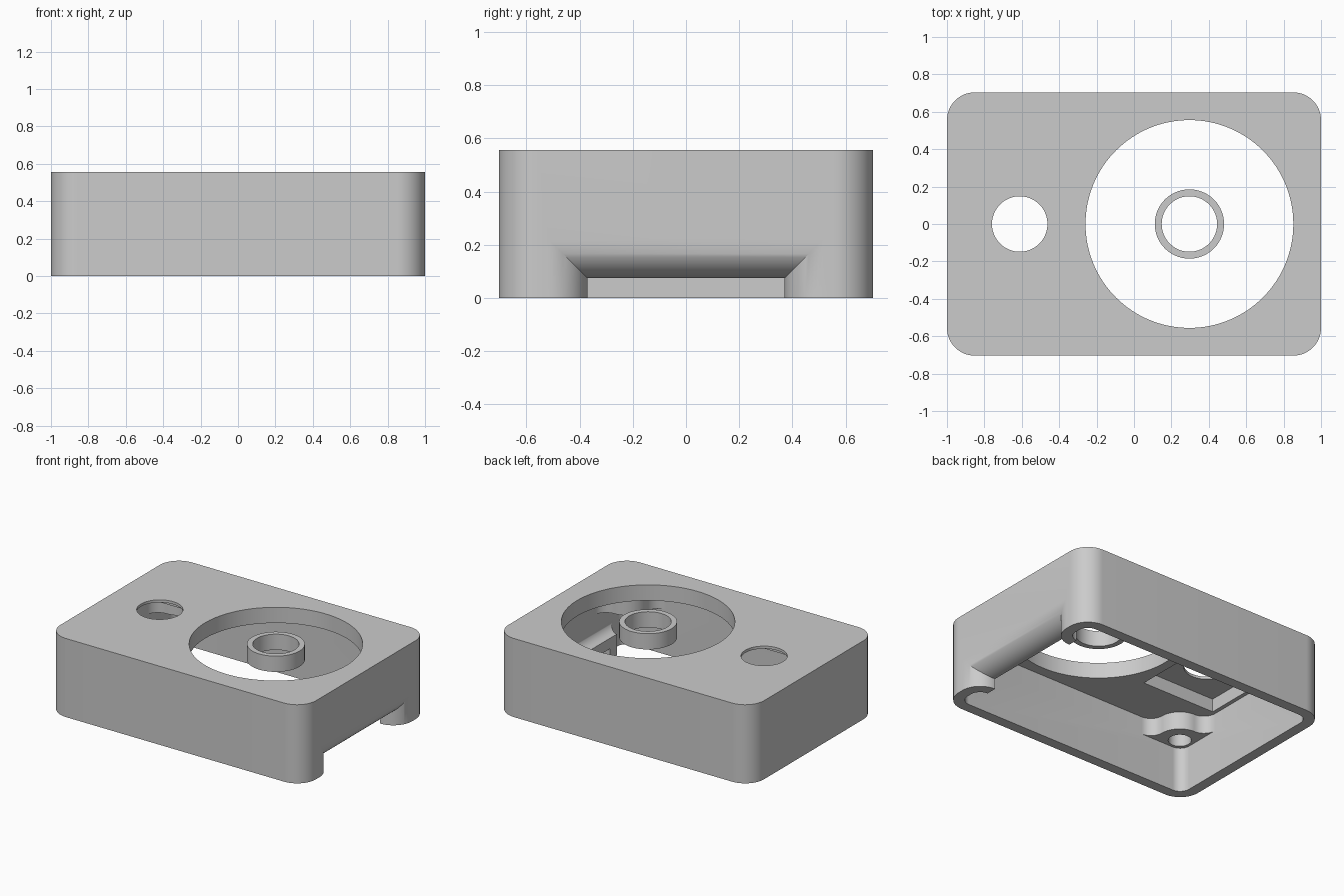
import bpy
import bmesh
from math import sin, cos, radians

cube = bpy.data.objects.get("Cube")
if cube:
    bpy.data.objects.remove(cube, do_unlink=True)

UNIT = 1 / 27            # working dimensions are scaled so the case is 2 long
LENGTH, DEPTH, HEIGHT = 27, 19, 15   # half length, half depth, full height
WALL, CEILING, CORNER = 2, 12, 4
DIAL_X, BUTTON_X = 8, -16.5

grey = bpy.data.materials.new("Plain grey")
grey.use_nodes = True
grey.diffuse_color = (0.6, 0.6, 0.6, 1)
grey.node_tree.nodes["Principled BSDF"].inputs["Base Color"].default_value = (0.6, 0.6, 0.6, 1)


def arc(cx, cy, r, start, end, steps=16):
    angles = [radians(start + (end - start) * i / steps) for i in range(steps + 1)]
    return [(cx + r * cos(a), cy + r * sin(a)) for a in angles]


def circle(cx, cy, r, steps=96):
    return arc(cx, cy, r, 0, 360, steps)[:-1]


def rounded_rect(hx, hy, r):
    pts = []
    for i, (sx, sy) in enumerate([(1, 1), (-1, 1), (-1, -1), (1, -1)]):
        pts += arc(sx * (hx - r), sy * (hy - r), r, 90 * i, 90 * i + 90)
    return pts


def rect(x0, x1, y0, y1):
    return [(x0, y0), (x1, y0), (x1, y1), (x0, y1)]


def loft(name, rings):
    """Solid through a list of matching closed rings of points."""
    bm = bmesh.new()
    rows = [[bm.verts.new([c * UNIT for c in p]) for p in ring] for ring in rings]
    n = len(rows[0])
    for a, b in zip(rows, rows[1:]):
        for i in range(n):
            j = (i + 1) % n
            bm.faces.new((a[i], a[j], b[j], b[i]))
    bm.faces.new(rows[0])
    bm.faces.new(rows[-1])
    bmesh.ops.recalc_face_normals(bm, faces=bm.faces)
    mesh = bpy.data.meshes.new(name)
    bm.to_mesh(mesh)
    bm.free()
    mesh.materials.append(grey)
    obj = bpy.data.objects.new(name, mesh)
    bpy.context.collection.objects.link(obj)
    return obj


def prism(name, outline, z0, z1):
    return loft(name, [[(x, y, z) for x, y in outline] for z in (z0, z1)])


def combine(target, tool, operation):
    mod = target.modifiers.new(operation, "BOOLEAN")
    mod.operation, mod.solver, mod.object = operation, "EXACT", tool
    bpy.context.view_layer.objects.active = target
    bpy.ops.object.modifier_apply(modifier=mod.name)
    bpy.data.objects.remove(tool, do_unlink=True)


def cut(target, outline, z0, z1):
    combine(target, prism("cutter", outline, z0, z1), "DIFFERENCE")


def smooth(obj):
    bpy.ops.object.select_all(action="DESELECT")
    obj.select_set(True)
    bpy.context.view_layer.objects.active = obj
    bpy.ops.object.shade_smooth_by_angle(angle=radians(30))


# Open-bottomed case with dial opening, button hole and a recess under the button
case = prism("case_shell", rounded_rect(LENGTH, DEPTH, CORNER), 0, HEIGHT)
cut(case, rounded_rect(LENGTH - WALL, DEPTH - WALL, CORNER - WALL), -1, CEILING)
cut(case, circle(DIAL_X, 0, 15, 128), CEILING - 1, HEIGHT + 1)
cut(case, circle(BUTTON_X, 0, 4), CEILING - 1, HEIGHT + 1)
cut(case, rect(BUTTON_X - 7.75, BUTTON_X + 7.75, -7.75, 7.75), CEILING - 1, HEIGHT - 0.5)

# Cable entry in the end wall, with a rounded lip turned inward and mitred corners
HALF_ENTRY, ENTRY_TOP, ROUND = 10, 2, 4
opening = HALF_ENTRY + ROUND
cut(case, rect(LENGTH - WALL - 1, LENGTH + 1, -opening, opening), -1, ENTRY_TOP + ROUND)
bend_x = LENGTH - ROUND
profile = arc(bend_x, ROUND, ROUND, 0, -90) + arc(bend_x, ROUND, ROUND - WALL, -90, 0)
lip = loft("entry_lip", [
    [(x, side * (HALF_ENTRY + o), top * (ENTRY_TOP + o)) for x, o in profile]
    for side, top in [(-1, 0), (-1, 1), (1, 1), (1, 0)]])
combine(case, lip, "UNION")

# Four screw bosses blended into the inner corners
BOSS_X, BOSS_Y, BOSS_R, FILLET, REACH = 22.5, 14.5, 4, 2.5, 6.5
edge = 2.7               # from the boss centre to just inside the wall
boss_outline = ([(edge, edge), (-REACH, edge)]
                + arc(-REACH, 0, FILLET, 90, 0, 10)
                + arc(0, 0, BOSS_R, 180, 270, 20)[1:]
                + arc(0, -REACH, FILLET, 90, 0, 10)[1:]
                + [(edge, -REACH)])
for sx in (-1, 1):
    for sy in (-1, 1):
        outline = [(sx * (BOSS_X + x), sy * (BOSS_Y + y)) for x, y in boss_outline]
        boss = prism("screw_boss", outline, 8.6, CEILING + 0.2)
        combine(case, boss, "UNION")
        cut(case, circle(sx * BOSS_X, sy * BOSS_Y, 2, 48), 8, CEILING)
smooth(case)

# Loose ring at the centre of the dial opening
ring = prism("dial_ring", circle(DIAL_X, 0, 5), CEILING, HEIGHT)
cut(ring, circle(DIAL_X, 0, 4), CEILING - 1, HEIGHT + 1)
smooth(ring)
